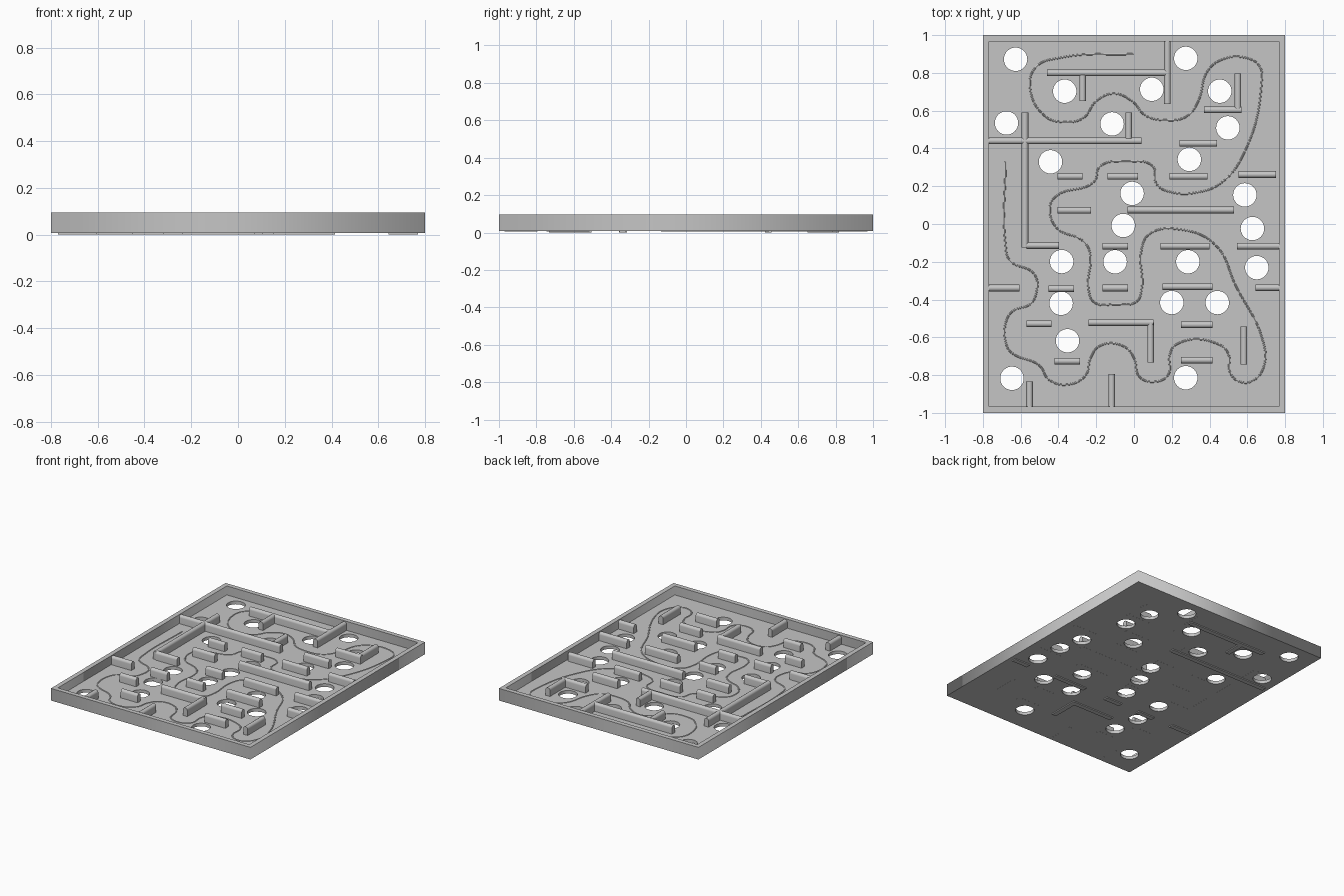
import bpy, bmesh, math

if "Cube" in bpy.data.objects:
    bpy.data.objects.remove(bpy.data.objects["Cube"])

FLOOR_BOTTOM, FLOOR_TOP, RIM_TOP = 0.007, 0.03, 0.095

grey = bpy.data.materials.new("plain_grey")
grey.diffuse_color = (0.56, 0.56, 0.56, 1)
grey.use_nodes = True
grey.node_tree.nodes["Principled BSDF"].inputs["Base Color"].default_value = grey.diffuse_color


def finish(obj, smooth=False):
    """Turn curves into meshes, set colour and shading."""
    bpy.ops.object.select_all(action='DESELECT')
    obj.select_set(True)
    bpy.context.view_layer.objects.active = obj
    if obj.type == 'CURVE':
        bpy.ops.object.convert(target='MESH')
        obj = bpy.context.object
    obj.data.materials.clear()
    obj.data.materials.append(grey)
    if smooth:
        bpy.ops.object.shade_smooth_by_angle(angle=math.radians(40))
    return obj


def plate(name, outlines, z0, z1):
    """Flat plate from closed outlines; inner outlines become holes."""
    cu = bpy.data.curves.new(name, 'CURVE')
    cu.dimensions = '2D'
    cu.fill_mode = 'BOTH'
    cu.extrude = (z1 - z0) / 2
    for pts in outlines:
        sp = cu.splines.new('POLY')
        sp.points.add(len(pts) - 1)
        for p, (x, y) in zip(sp.points, pts):
            p.co = (x, y, 0, 1)
        sp.use_cyclic_u = True
    obj = bpy.data.objects.new(name, cu)
    obj.location.z = (z0 + z1) / 2
    bpy.context.collection.objects.link(obj)
    return finish(obj)


def rect(x, y):
    return [(-x, -y), (x, -y), (x, y), (-x, y)]


def circle(cx, cy, r=0.062, n=40):
    return [(cx + r * math.cos(math.tau * i / n), cy + r * math.sin(math.tau * i / n))
            for i in range(n)]


# Floor with ball holes
holes = [(-.627, .872), (.274, .877), (-.367, .703), (.094, .713), (.454, .703), (-.675, .535),
         (-.116, .53), (.497, .509), (-.442, .329), (.293, .342), (-.01, .162), (.587, .154),
         (-.057, -.008), (.627, -.024), (-.383, -.199), (-.1, -.2), (.285, -.2), (.65, -.231),
         (-.386, -.42), (.2, -.416), (.441, -.416), (-.352, -.618), (-.646, -.817), (.274, -.814)]
plate("floor", [rect(.78, .98)] + [circle(*h) for h in holes], FLOOR_BOTTOM, FLOOR_TOP)

# Outer rim
plate("rim", [rect(.8, 1), rect(.767, .967)], FLOOR_BOTTOM, RIM_TOP)


# Round-topped inner walls
def add_wall(bm, a, b, z0, r=0.0175, top=0.09, n=8):
    (ax, ay), (bx, by) = a, b
    prof = [(-r, z0), (r, z0)]
    prof += [(r * math.cos(math.pi * i / n), top - r + r * math.sin(math.pi * i / n))
             for i in range(n + 1)]
    length = math.hypot(bx - ax, by - ay)
    nx, ny = -(by - ay) / length, (bx - ax) / length
    ends = [[bm.verts.new((x + u * nx, y + u * ny, z)) for u, z in prof] for x, y in (a, b)]
    bm.faces.new(ends[0])
    bm.faces.new(ends[1][::-1])
    for i in range(len(prof)):
        j = (i + 1) % len(prof)
        bm.faces.new((ends[0][i], ends[1][i], ends[1][j], ends[0][j]))


def walls(name, across, along, z0):
    bm = bmesh.new()
    for x0, x1, y in across:
        add_wall(bm, (x0, y), (x1, y), z0)
    for x, y0, y1 in along:
        add_wall(bm, (x, y0), (x, y1), z0)
    bmesh.ops.recalc_face_normals(bm, faces=bm.faces)
    me = bpy.data.meshes.new(name)
    bm.to_mesh(me)
    bm.free()
    obj = bpy.data.objects.new(name, me)
    bpy.context.collection.objects.link(obj)
    finish(obj, True)


# Walls that poke slightly through the floor: (x0, x1, y) and (x, y0, y1)
walls("deep_walls",
      [(-.46, .18, .8), (-.77, .04, .44), (-.77, -.606, -.339), (-.452, -.317, -.342),
       (-.166, -.033, -.339), (.152, .415, -.332), (.643, .77, -.337), (-.24, .104, -.522)],
      [(-.272, .65, .79), (.088, -.732, -.522)], 0)

# Walls flush with the underside
walls("flush_walls",
      [(.37, .57, .604), (.24, .44, .427), (-.405, -.272, .252), (-.14, .02, .252),
       (.187, .388, .252), (.553, .752, .262), (-.405, -.227, .072), (-.035, .529, .074),
       (-.57, -.397, -.114), (-.166, -.033, -.117), (.14, .4, -.117), (.545, .77, -.117),
       (-.569, -.436, -.528), (.248, .415, -.533), (-.42, -.285, -.726), (.248, .415, -.721)],
      [(.177, .634, .97), (.55, .607, .798), (-.028, .453, .59), (-.577, -.125, .59),
       (.582, -.745, -.543), (-.553, -.97, -.835), (-.118, -.97, -.793)], 0.0065)

# Winding guide line on the floor, in hundredths
path = [(0, 90), (-39, 88), (-52, 83), (-55, 72), (-47, 57), (-38, 54), (-27, 56), (-20, 65),
        (-11, 69), (-1, 65), (6, 57.5), (16, 55), (28, 57), (34, 65), (39, 81), (46.5, 87),
        (59, 88), (66.5, 83.5), (67.5, 74), (58, 37), (46.5, 22), (35, 17), (19, 17), (12, 21),
        (10, 30.5), (-4, 33), (-18, 30.5), (-21, 22.5), (-41.5, 14.5), (-44.5, 9), (-41, -2),
        (-27, -9), (-23.5, -14.5), (-24, -35), (-21, -41.5), (-10, -42.5), (1.5, -41), (4, -35),
        (4, -13.5), (8, -5.5), (25, -3), (43, -11), (54, -33), (68, -61), (69, -74.5),
        (63, -83), (56, -83.5), (51, -79), (50, -69), (45.5, -64), (22, -64), (19, -69),
        (18, -80), (11, -83.5), (3, -81), (0, -71), (-5, -65), (-18, -64.5), (-23, -71),
        (-25.5, -80), (-35, -85), (-45, -82.5), (-50, -75), (-65, -68), (-67.5, -64),
        (-67.5, -51), (-64, -46), (-55, -42.5), (-52, -37.5), (-52.5, -27), (-66, -19),
        (-68, -11), (-68, 33)]
cu = bpy.data.curves.new("guide_line", 'CURVE')
cu.dimensions = '3D'
cu.resolution_u = 8
cu.bevel_depth = 0.006
cu.bevel_resolution = 2
cu.use_fill_caps = True
sp = cu.splines.new('BEZIER')
sp.bezier_points.add(len(path) - 1)
for p, (x, y) in zip(sp.bezier_points, path):
    p.co = (x / 100, y / 100, FLOOR_TOP - 0.002)
    p.handle_left_type = p.handle_right_type = 'AUTO'
line = bpy.data.objects.new("guide_line", cu)
bpy.context.collection.objects.link(line)
finish(line, True)
